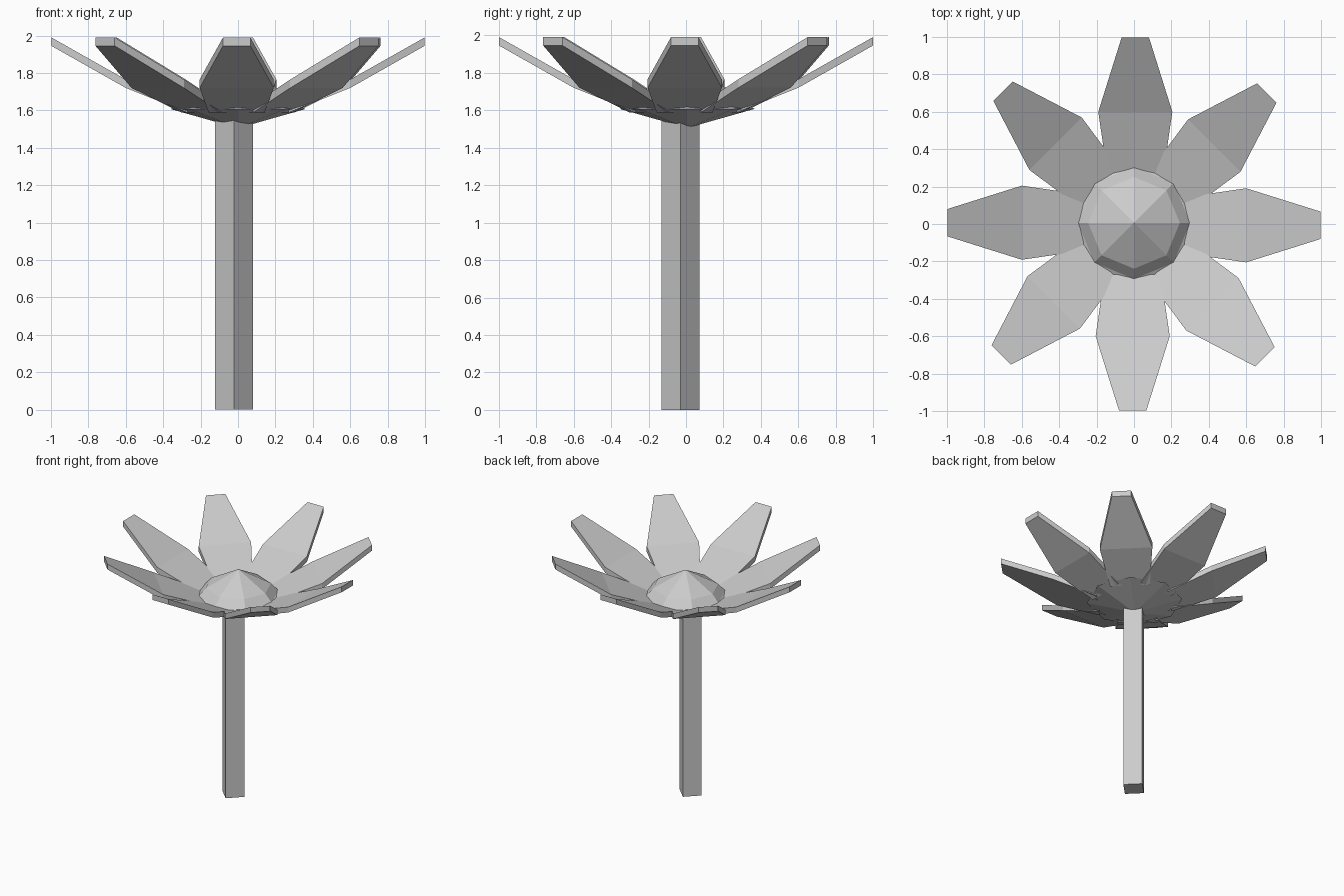
import bpy, bmesh, math
from mathutils import Matrix

cube = bpy.data.objects.get("Cube")
if cube:
    bpy.data.objects.remove(cube, do_unlink=True)

grey = bpy.data.materials.new("plain_grey")
grey.use_nodes = True
grey.diffuse_color = (0.6, 0.6, 0.6, 1)
grey.node_tree.nodes["Principled BSDF"].inputs["Base Color"].default_value = grey.diffuse_color


def add_object(name, bm):
    bmesh.ops.recalc_face_normals(bm, faces=bm.faces)
    mesh = bpy.data.meshes.new(name)
    bm.to_mesh(mesh)
    bm.free()
    mesh.materials.append(grey)
    obj = bpy.data.objects.new(name, mesh)
    bpy.context.collection.objects.link(obj)
    return obj


# Square stem, standing on its corner direction
STEM_TOP = 1.57
bm = bmesh.new()
bmesh.ops.create_cone(bm, cap_ends=True, segments=4, radius1=0.101, radius2=0.101,
                      depth=STEM_TOP,
                      matrix=Matrix.Translation((-0.021, -0.03, STEM_TOP / 2)))
add_object("stem", bm)

# Eight-sided flower centre: shallow cone below, faceted dome above
SIDES = 8
profile = [(0, 1.505), (0.36, 1.607), (0.3, 1.64), (0.245, 1.70), (0, 1.835)]
bm = bmesh.new()
verts = [bm.verts.new((r, 0.006, z)) for r, z in profile]
edges = [bm.edges.new(pair) for pair in zip(verts, verts[1:])]
bmesh.ops.spin(bm, geom=verts + edges, cent=(0, 0.006, 0), axis=(0, 0, 1),
               angle=math.tau, steps=SIDES)
bmesh.ops.remove_doubles(bm, verts=bm.verts, dist=0.001)
add_object("flower_centre", bm)

# Petals: a bent strip of (radius, half width, underside height), thickened upward
petal_rows = [(0.27, 0.15, 1.588), (0.6, 0.198, 1.72), (0.998, 0.073, 1.945)]
for i in range(SIDES):
    bm = bmesh.new()
    rows = [[bm.verts.new((r, side * w - 0.007, z)) for side in (-1, 1)]
            for r, w, z in petal_rows]
    under = [bm.faces.new((a[0], b[0], b[1], a[1])) for a, b in zip(rows, rows[1:])]
    top = bmesh.ops.extrude_face_region(bm, geom=under, use_keep_orig=True)
    bmesh.ops.translate(bm, vec=(0, 0, 0.045),
                        verts=[g for g in top["geom"] if isinstance(g, bmesh.types.BMVert)])
    petal = add_object(f"petal_{i + 1}", bm)
    petal.rotation_euler.z = i * math.tau / SIDES
